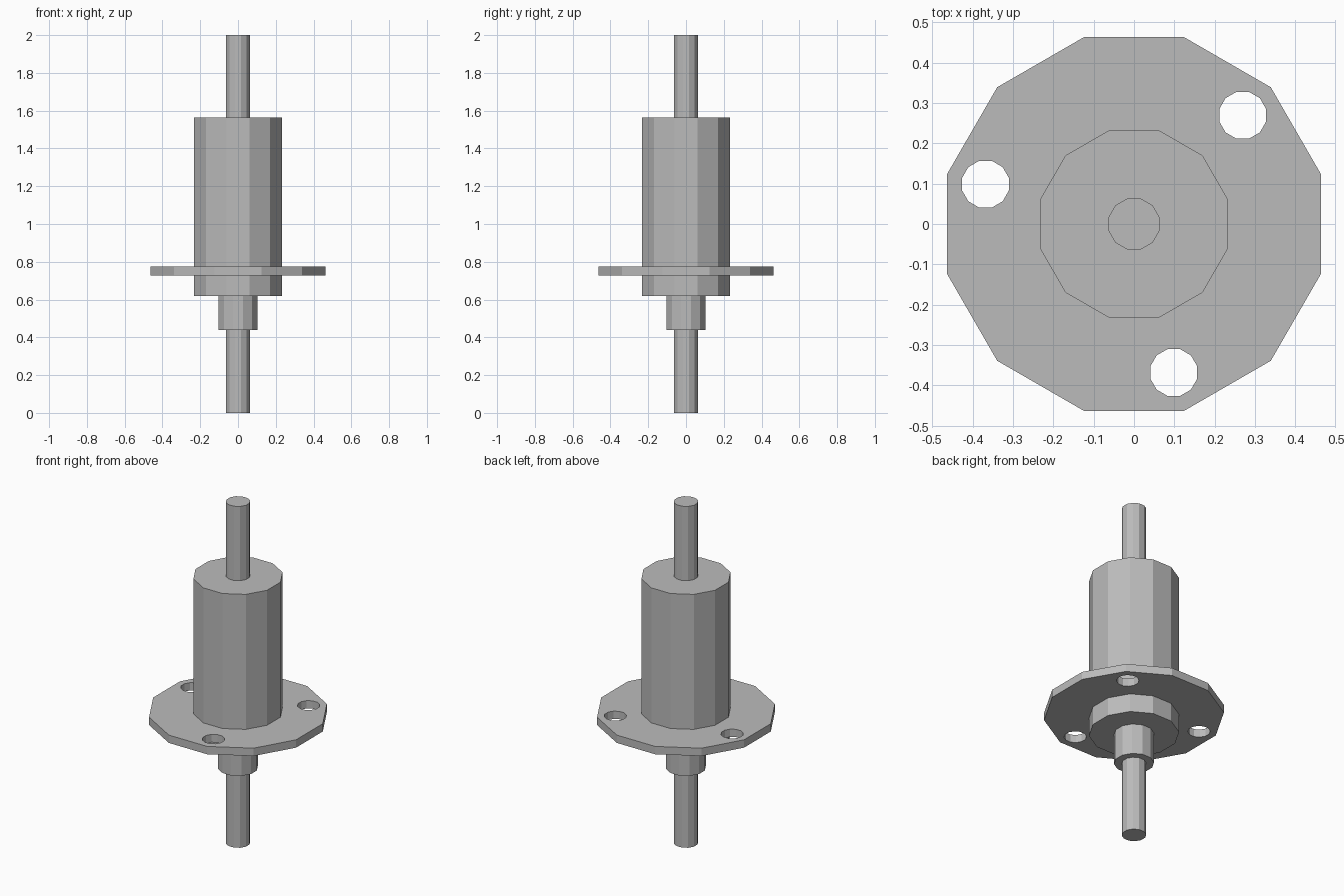
import bpy
from math import cos, sin, pi, radians

cube = bpy.data.objects.get("Cube")
if cube:
    bpy.data.objects.remove(cube, do_unlink=True)

SIDES = 12
GREY = (0.5, 0.5, 0.5, 1)

metal = bpy.data.materials.new("grey metal")
metal.use_nodes = True
metal.diffuse_color = GREY
metal.node_tree.nodes["Principled BSDF"].inputs["Base Color"].default_value = GREY


def ring(flat, cx=0, cy=0):
    """Twelve-sided outline with a flat side facing the front."""
    r = flat / cos(pi / SIDES)
    angles = [(i + 0.5) * 2 * pi / SIDES for i in range(SIDES)]
    return [(cx + r * cos(a), cy + r * sin(a)) for a in angles]


def prism(name, outlines, bottom, top):
    """Extrude an outline; any further outlines inside it become holes."""
    curve = bpy.data.curves.new(name, 'CURVE')
    curve.dimensions = '2D'
    curve.fill_mode = 'BOTH'
    curve.extrude = (top - bottom) / 2
    for points in outlines:
        spline = curve.splines.new('POLY')
        spline.points.add(len(points) - 1)
        for p, (x, y) in zip(spline.points, points):
            p.co = (x, y, 0, 1)
        spline.use_cyclic_u = True
    obj = bpy.data.objects.new(name, curve)
    obj.location.z = (top + bottom) / 2
    bpy.context.collection.objects.link(obj)
    bpy.ops.object.select_all(action='DESELECT')
    obj.select_set(True)
    bpy.context.view_layer.objects.active = obj
    bpy.ops.object.convert(target='MESH')
    obj = bpy.context.object
    obj.name = name
    obj.data.materials.clear()
    obj.data.materials.append(metal)
    for face in obj.data.polygons:
        face.use_smooth = False
    return obj


# Central rod running the full height
prism("shaft", [ring(0.063)], 0, 2)

# Narrow neck below the main cylinder
prism("collar", [ring(0.103)], 0.44, 0.62)

# Main cylinder
prism("body", [ring(0.232)], 0.62, 1.565)

# Mounting plate with three bolt holes
holes = [ring(0.058, 0.381 * cos(radians(a)), 0.381 * sin(radians(a)))
         for a in (45, 165, 285)]
prism("mounting_flange", [ring(0.463)] + holes, 0.728, 0.774)
